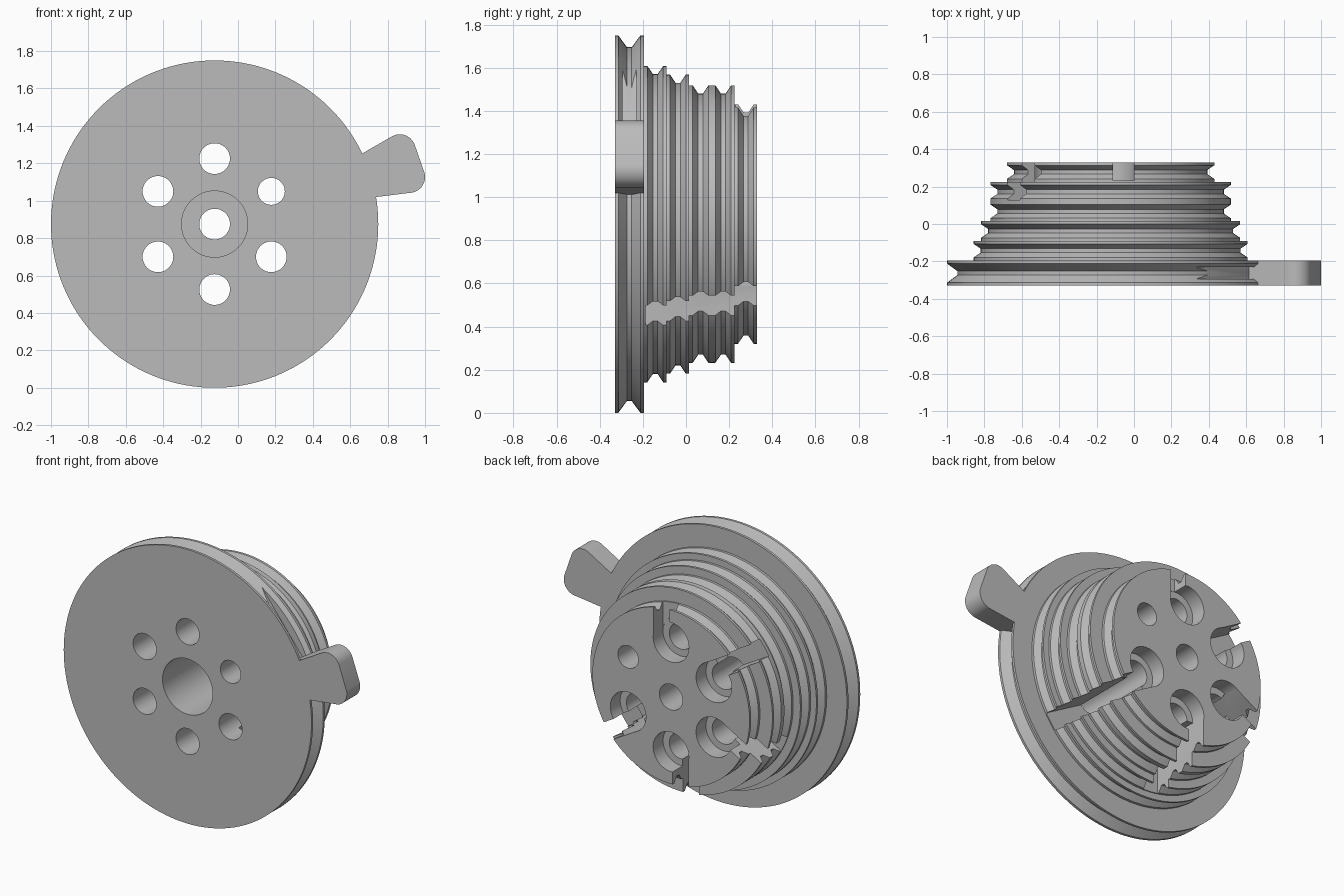
import bpy, bmesh
from math import sin, cos, pi, radians
from mathutils import Vector

cube = bpy.data.objects.get("Cube")
if cube:
    bpy.data.objects.remove(cube)

AXIS = Vector((-0.125, 0, 0.875))   # pulley axis runs along y
FRONT, FLANGE_BACK, BACK = -0.33, -0.195, 0.33

grey = bpy.data.materials.new("plain_grey")
grey.use_nodes = True
grey.diffuse_color = (0.5, 0.5, 0.5, 1)
grey.node_tree.nodes["Principled BSDF"].inputs["Base Color"].default_value = (0.5, 0.5, 0.5, 1)


def mesh_object(name, bm):
    bmesh.ops.recalc_face_normals(bm, faces=bm.faces)
    mesh = bpy.data.meshes.new(name)
    bm.to_mesh(mesh)
    bm.free()
    mesh.materials.append(grey)
    obj = bpy.data.objects.new(name, mesh)
    bpy.context.collection.objects.link(obj)
    return obj


def radial(angle):
    return Vector((cos(angle), 0, sin(angle)))


def lathe(name, profile, steps=144):
    bm = bmesh.new()
    rings = []
    for r, y in profile:
        rings.append([bm.verts.new(AXIS + radial(2 * pi * i / steps) * r + Vector((0, y, 0)))
                      for i in range(steps)])
    for a, b in zip(rings, rings[1:]):
        for i in range(steps):
            j = (i + 1) % steps
            bm.faces.new((a[i], a[j], b[j], b[i]))
    bm.faces.new(rings[0])
    bm.faces.new(rings[-1])
    return mesh_object(name, bm)


def bore(spot, radius, y0, y1):
    bpy.ops.mesh.primitive_cylinder_add(vertices=48, radius=radius, depth=y1 - y0,
                                        location=spot + Vector((0, (y0 + y1) / 2, 0)),
                                        rotation=(pi / 2, 0, 0))
    return bpy.context.object


def channel(angle, along, side, y):
    """Box reaching outward at an angle; side is measured clockwise from the radius."""
    across = Vector((sin(angle), 0, -cos(angle)))
    spot = AXIS + radial(angle) * sum(along) / 2 + across * sum(side) / 2
    spot.y = sum(y) / 2
    bpy.ops.mesh.primitive_cube_add(size=1, location=spot, rotation=(0, -angle, 0))
    box = bpy.context.object
    box.scale = (along[1] - along[0], y[1] - y[0], side[1] - side[0])
    return box


def combine(target, tool, operation):
    tool.hide_render = True
    bpy.context.view_layer.update()
    mod = target.modifiers.new(operation.lower(), 'BOOLEAN')
    mod.operation, mod.solver, mod.object = operation, 'EXACT', tool
    bpy.context.view_layer.objects.active = target
    bpy.ops.object.modifier_apply(modifier=mod.name)
    bpy.data.objects.remove(tool)


# Stepped pulley: each land is (radius, start, end, groove depth)
lands = [(0.875, FRONT, FLANGE_BACK, 0.055), (0.733, FLANGE_BACK, -0.09, 0.038),
         (0.693, -0.09, 0.015, 0.038), (0.643, 0.015, 0.12, 0.038),
         (0.643, 0.12, 0.225, 0.038), (0.555, 0.225, BACK, 0.038)]
profile = []
for r, y0, y1, depth in lands:
    mid, lip = (y0 + y1) / 2, 0.016
    for point in ((r, y0), (r, y0 + lip), (r - depth, mid - 0.011),
                  (r - depth, mid + 0.011), (r, y1 - lip), (r, y1)):
        if not profile or point != profile[-1]:
            profile.append(point)
pulley = lathe("stepped_pulley", profile)

# Flat cord channel across the flange rim, beside the tab
combine(pulley, channel(radians(38), (0.8, 1.0), (-0.5, 0.3), (-0.295, -0.23)), 'DIFFERENCE')

# Rounded tab on the flange
outline = [(0.6, 1.0), (0.74, 1.02)]
for x, z, start, end in ((0.915, 1.127, -80, 15), (0.865, 1.27, 22, 120)):
    for i in range(13):
        a = radians(start + (end - start) * i / 12)
        outline.append((x + 0.085 * cos(a), z + 0.085 * sin(a)))
outline += [(0.66, 1.25), (0.55, 1.19)]
bm = bmesh.new()
face = bm.faces.new([bm.verts.new((x, FRONT, z)) for x, z in outline])
grown = bmesh.ops.extrude_face_region(bm, geom=[face])["geom"]
bmesh.ops.translate(bm, vec=(0, FLANGE_BACK - FRONT, 0),
                    verts=[v for v in grown if isinstance(v, bmesh.types.BMVert)])
combine(pulley, mesh_object("tab", bm), 'UNION')

# Centre bore with a wide, deep front recess
combine(pulley, bore(AXIS, 0.082, -0.5, 0.5), 'DIFFERENCE')
combine(pulley, bore(AXIS, 0.177, -0.5, 0.07), 'DIFFERENCE')

# Six bolt holes; five have a back recess and a cord slot, each one groove deeper
combine(pulley, bore(AXIS + radial(radians(30)) * 0.35, 0.072, -0.5, 0.5), 'DIFFERENCE')
for i in range(5):
    angle = radians(90 + 60 * i)
    spot = AXIS + radial(angle) * 0.35
    floor = 0.232 - 0.105 * i
    combine(pulley, bore(spot, 0.082, -0.5, 0.5), 'DIFFERENCE')
    combine(pulley, bore(spot, 0.126, 0.23, 0.5), 'DIFFERENCE')
    combine(pulley, channel(angle, (0.35, 0.95), (0.012, 0.124), (floor, 0.5)), 'DIFFERENCE')

# Smooth shading with crisp edges
bpy.ops.object.select_all(action='DESELECT')
pulley.select_set(True)
bpy.context.view_layer.objects.active = pulley
bpy.ops.object.shade_smooth_by_angle(angle=radians(25))
